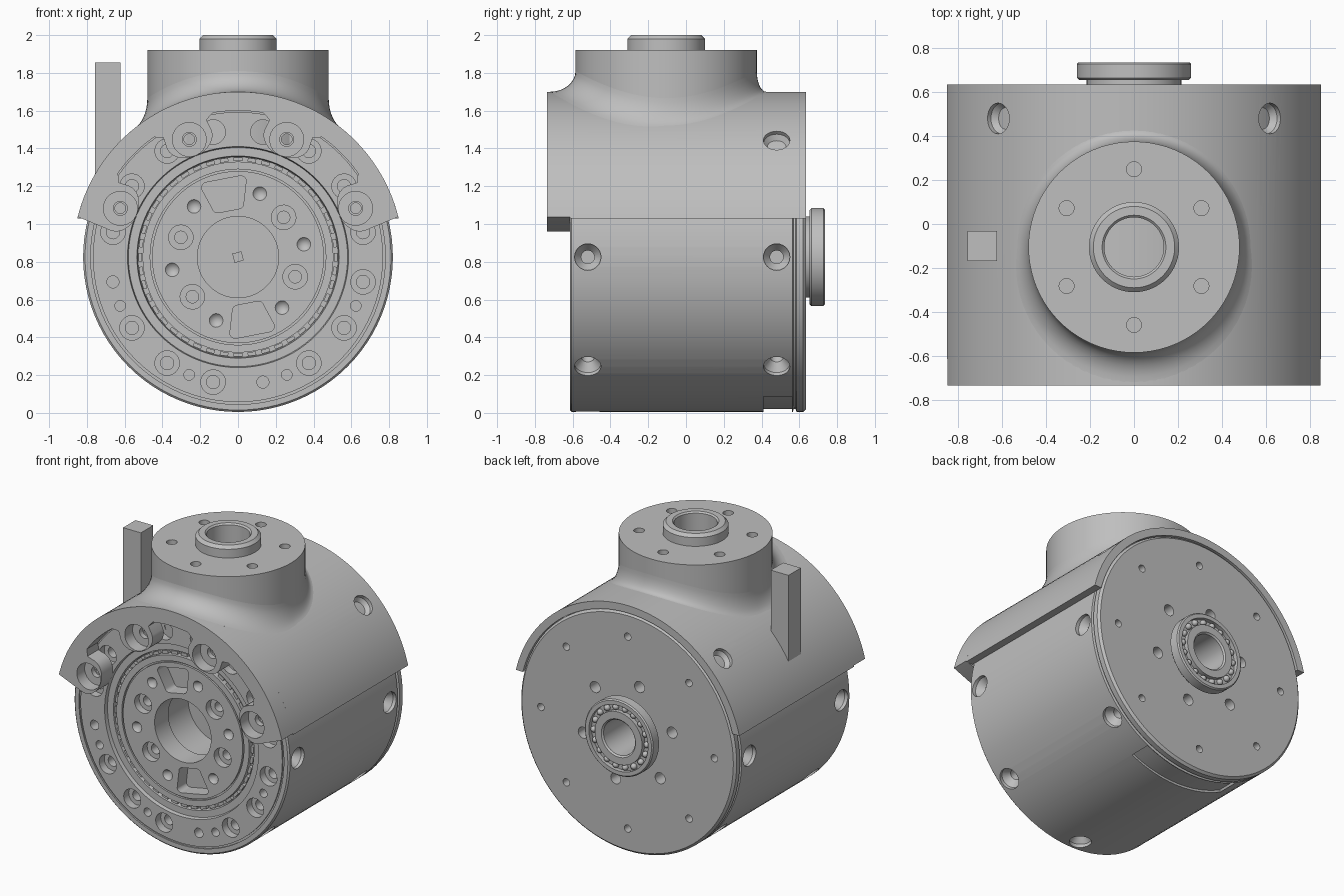
import bpy, bmesh
from math import sin, cos, pi, radians, sqrt, asin, degrees
from mathutils import Matrix

cube = bpy.data.objects.get("Cube")
if cube:
    bpy.data.objects.remove(cube)

grey = bpy.data.materials.new("machined_grey")
grey.use_nodes = True
COLOUR = (0.52, 0.52, 0.52, 1)
grey.diffuse_color = COLOUR
grey.node_tree.nodes["Principled BSDF"].inputs["Base Color"].default_value = COLOUR

T, R = Matrix.Translation, Matrix.Rotation
# Drum axis frame: local x = x, local y = up, local z = towards the front
AXIS = T((0, 0, 0.825)) @ R(pi / 2, 4, 'X')
NECK = T((0, -0.105, 0))


def at(r, deg, h=0):
    """Frame on the drum axis at a polar position, turned to face outwards."""
    return AXIS @ R(radians(deg), 4, 'Z') @ T((r, 0, h))


def polar(r, deg):
    return r * cos(radians(deg)), r * sin(radians(deg))


def arc(r, a0, a1, n):
    return [polar(r, a0 + (a1 - a0) * i / n) for i in range(n + 1)]


def lathe(bm, profile, M, n=24):
    """Revolve (radius, height) points; a profile off the axis closes on itself."""
    rings = []
    for r, h in profile:
        k = 1 if r == 0 else n
        rings.append([bm.verts.new((M @ T((0, 0, h)) @ R(2 * pi * i / n, 4, 'Z') @ T((r, 0, 0))).translation)
                      for i in range(k)])
    pairs = list(zip(rings, rings[1:]))
    if profile[0][0] > 0:
        pairs.append((rings[-1], rings[0]))
    for a, b in pairs:
        for i in range(n):
            j = (i + 1) % n
            quad = [a[i % len(a)], a[j % len(a)], b[j % len(b)], b[i % len(b)]]
            bm.faces.new(list(dict.fromkeys(quad)))


def prism(bm, pts, h0, h1, M):
    low = [bm.verts.new((M @ T((x, y, h0))).translation) for x, y in pts]
    high = [bm.verts.new((M @ T((x, y, h1))).translation) for x, y in pts]
    bm.faces.new(low)
    bm.faces.new(high)
    for i in range(len(pts)):
        j = (i + 1) % len(pts)
        bm.faces.new((low[i], low[j], high[j], high[i]))


def hole(bm, M, r, top, bottom):
    lathe(bm, [(0, bottom), (r, bottom), (r, top), (0, top)], M)


def stepped(bm, M, wide, narrow, top, step, bottom, cone=0.0):
    lathe(bm, [(0, bottom), (narrow, bottom), (narrow, step - cone), (wide, step), (wide, top), (0, top)], M)


def finish(name, bm, cutters=(), angle=30):
    """Turn a bmesh into a shaded object, taking each cutter away in turn."""
    bmesh.ops.recalc_face_normals(bm, faces=bm.faces)
    me = bpy.data.meshes.new(name)
    bm.to_mesh(me)
    bm.free()
    me.materials.append(grey)
    ob = bpy.data.objects.new(name, me)
    bpy.context.collection.objects.link(ob)
    for cutter in cutters:
        # Accept the first solver that leaves a complete body
        for solver in ('EXACT', 'MANIFOLD', 'FLOAT'):
            mod = ob.modifiers.new("holes", 'BOOLEAN')
            mod.operation, mod.solver, mod.object = 'DIFFERENCE', solver, cutter
            bpy.context.view_layer.update()
            dg = bpy.context.evaluated_depsgraph_get()
            cut = bpy.data.meshes.new_from_object(ob.evaluated_get(dg))
            ob.modifiers.clear()
            if len(cut.polygons) > len(ob.data.polygons):
                ob.data = cut
                break
        bpy.data.objects.remove(cutter)
    bpy.ops.object.select_all(action='DESELECT')
    ob.select_set(True)
    bpy.context.view_layer.objects.active = ob
    bpy.ops.object.shade_smooth_by_angle(angle=radians(angle))
    return ob


def cutter_of(bm):
    ob = finish("cutter", bm)
    ob.hide_render = True
    return ob


def radial_hole(bm, deg, y, surface):
    M = AXIS @ R(radians(deg), 4, 'Z') @ T((0, 0, -y)) @ R(pi / 2, 4, 'Y')
    stepped(bm, M, 0.07, 0.035, surface + 0.1, surface - 0.025, surface - 0.2, 0.045)


# Bolt circle on the front ring of the drum
ring = bmesh.new()
for k in range(16):
    deg = 11.25 + 22.5 * k
    if k in (8, 12):
        hole(ring, at(0.675, deg), 0.032, 0.7, 0.5)
    else:
        stepped(ring, at(0.675, deg), 0.065, 0.035, 0.7, 0.56, 0.45)
for k in range(8):
    hole(ring, at(0.675, 22.5 + 45 * k), 0.028, 0.7, 0.5)

# Holes and rounded wedge pockets in the front hub
hub = bmesh.new()
for k in range(6):
    lathe(hub, [(0, 0.56), (0.037, 0.601), (0.037, 0.65), (0, 0.65)], at(0.355, 11 + 60 * k))
    if k in (1, 4):
        wedge = []
        for x, y, a0 in ((0.39, 0.09, 0), (0.28, 0.055, 90), (0.28, -0.055, 180), (0.39, -0.09, 270)):
            wedge += [(x + px, y + py) for px, py in arc(0.03, a0, a0 + 90, 5)]
        prism(hub, wedge, 0.5, 0.7, at(0, 41 + 60 * k))
    else:
        stepped(hub, at(0.32, 41 + 60 * k), 0.065, 0.033, 0.7, 0.55, 0.45)

# Holes in the back plate
back = bmesh.new()
for k in range(8):
    hole(back, at(0.66, 45 * k), 0.025, -0.54, -0.7)
for k in range(6):
    hole(back, at(0.35, 45 + 60 * k), 0.038, -0.52, -0.7)

# Countersunk holes round the drum wall, and the shallow slot underneath
side = bmesh.new()
for deg in (0, -45, -90, -135, 180):
    for y in (-0.52, 0.48):
        if (deg, y) != (-90, 0.48):
            radial_hole(side, deg, y, 0.82)
prism(side, arc(0.805, -116, -64, 16) + arc(0.9, -64, -116, 16), -0.56, -0.41, AXIS)

# Drum: back plate, grooves, front ring, bearing recess and bored hub
b = bmesh.new()
lathe(b, [(0, -0.45), (0.12, -0.45), (0.12, -0.635), (0.805, -0.635), (0.82, -0.62), (0.82, -0.585),
          (0.805, -0.58), (0.805, -0.57), (0.82, -0.565), (0.82, 0.605), (0.81, 0.615), (0.78, 0.615),
          (0.78, 0.605), (0.768, 0.605), (0.768, 0.615), (0.585, 0.615), (0.58, 0.59), (0.535, 0.59),
          (0.53, 0.56), (0.505, 0.56), (0.505, 0.6), (0.465, 0.6), (0.465, 0.585), (0.455, 0.585),
          (0.455, 0.6), (0.215, 0.6), (0.215, 0.45), (0.24, 0.45), (0.24, 0.2), (0, 0.2)], AXIS, 96)
finish("drum", b, [cutter_of(c) for c in (ring, hub, back, side)])

# Front bearing rollers and the square drive peg inside the hub
b = bmesh.new()
for k in range(44):
    bmesh.ops.create_cube(b, size=1, matrix=at(0.5175, k * 360 / 44, 0.57) @ Matrix.Diagonal((0.02, 0.045, 0.03, 1)))
finish("bearing_rollers", b)
b = bmesh.new()
bmesh.ops.create_cube(b, size=1, matrix=at(0, 15, 0.22) @ Matrix.Diagonal((0.05, 0.05, 0.06, 1)))
finish("drive_peg", b)

# Rear bearing and its balls
b = bmesh.new()
lathe(b, [(0.12, -0.56), (0.215, -0.56), (0.215, -0.655), (0.25, -0.655), (0.26, -0.665), (0.26, -0.727),
          (0.252, -0.735), (0.225, -0.735), (0.225, -0.705), (0.18, -0.705), (0.18, -0.735), (0.13, -0.735),
          (0.12, -0.725)], AXIS, 64)
finish("rear_bearing", b)
b = bmesh.new()
for k in range(18):
    bmesh.ops.create_uvsphere(b, u_segments=12, v_segments=8, radius=0.021, matrix=at(0.2025, k * 20, -0.712))
finish("bearing_balls", b, angle=60)

# Upper hood over the drum
c = bmesh.new()
for deg in (45, 135):
    radial_hole(c, deg, 0.48, 0.875)
b = bmesh.new()
lo, li = degrees(asin(0.205 / 0.875)), degrees(asin(0.205 / 0.824))
prism(b, arc(0.875, lo, 180 - lo, 64) + arc(0.824, 180 - li, li, 64), -0.635, 0.615, AXIS)
finish("hood", b, [cutter_of(c)])

# Front flange of the hood, with four bolt lobes
W, BOLTS = 0.128, (22.5, 67.5, 112.5, 157.5)
edge, root = degrees(asin(W / 0.875)), degrees(asin(W / 0.775))
outline = arc(0.875, BOLTS[3] + edge, BOLTS[0] - edge, 64)
for a in BOLTS:
    for i in range(13):
        t = -pi / 2 + pi * i / 12
        u, v, ca, sa = 0.675 - 0.095 * cos(t), W * sin(t), cos(radians(a)), sin(radians(a))
        outline.append((u * ca - v * sa, u * sa + v * ca))
    if a < 150:
        outline.append(polar(0.745, a + root))
        outline += arc(0.775, a + root + 3, a + 45 - root - 3, 8)
        outline.append(polar(0.745, a + 45 - root))
c = bmesh.new()
for a in BOLTS:
    stepped(c, at(0.674, a), 0.09, 0.037, 0.8, 0.65, 0.55)
b = bmesh.new()
prism(b, outline, 0.615, 0.735, AXIS)
finish("hood_flange", b, [cutter_of(c)])

# Neck with a bored spigot and six bolt holes
c = bmesh.new()
for k in range(6):
    hole(c, NECK @ R(radians(30 + 60 * k), 4, 'Z') @ T((0.354, 0, 0)), 0.034, 2.0, 1.8)
b = bmesh.new()
lathe(b, [(0, 1.42), (0.48, 1.42), (0.48, 1.92), (0.205, 1.92), (0.205, 1.98), (0.185, 2.0), (0.145, 2.0),
          (0.135, 1.99), (0.135, 1.55), (0, 1.55)], NECK, 80)
finish("neck", b, [cutter_of(c)])

# Fillet blending the neck into the hood
b = bmesh.new()
rows = []
for i in range(80):
    th = 2 * pi * i / 80
    f = 0.05 + 0.085 * max(0, -sin(th))
    row = []
    for j in range(9):
        p = pi / 2 * j / 8
        r = 0.48 + f * (1 - sin(p))
        z = 0.825 + sqrt(0.875 ** 2 - (r * cos(th)) ** 2) + 0.11 * (1 - cos(p))
        row.append(b.verts.new((r * cos(th), r * sin(th) - 0.105, z)))
    rows.append(row)
for i in range(80):
    p, q = rows[i], rows[(i + 1) % 80]
    for j in range(8):
        b.faces.new((p[j], q[j], q[j + 1], p[j + 1]))
finish("neck_fillet", b, angle=60)

# Upright key post beside the neck
b = bmesh.new()
bmesh.ops.create_cube(b, size=1, matrix=T((-0.69, -0.1, 1.5)) @ Matrix.Diagonal((0.135, 0.135, 0.71, 1)))
finish("key_post", b)
